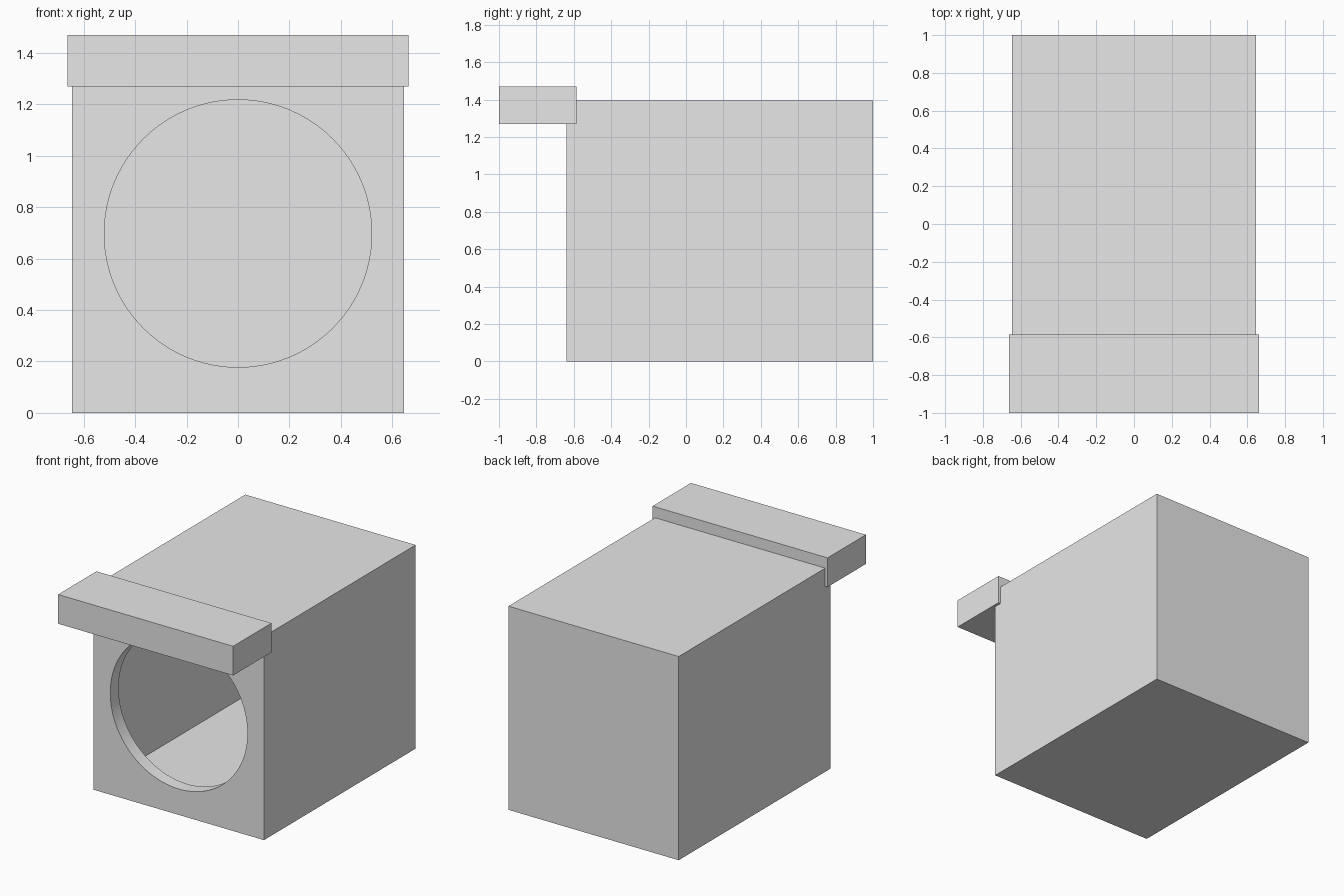
import bpy
import bmesh
import math
from mathutils import Matrix

cube = bpy.data.objects.get("Cube")
if cube:
    bpy.data.objects.remove(cube, do_unlink=True)

grey = bpy.data.materials.new("light_grey")
grey.use_nodes = True
colour = (0.8, 0.8, 0.8, 1)
grey.diffuse_color = colour
grey.node_tree.nodes["Principled BSDF"].inputs["Base Color"].default_value = colour

HALF_W, FRONT, BACK, HEIGHT = 0.645, -0.64, 1.0, 1.395
WALL, HOLE_R = 0.09, 0.52


def make_object(name, bm):
    mesh = bpy.data.meshes.new(name)
    bm.to_mesh(mesh)
    bm.free()
    mesh.materials.append(grey)
    obj = bpy.data.objects.new(name, mesh)
    bpy.context.collection.objects.link(obj)
    return obj


def box(name, low, high):
    bm = bmesh.new()
    bmesh.ops.create_cube(bm, size=1)
    for v in bm.verts:
        v.co = [a if c < 0 else b for c, a, b in zip(v.co, low, high)]
    return make_object(name, bm)


def cut(target, cutter):
    mod = target.modifiers.new(cutter.name, "BOOLEAN")
    mod.operation = "DIFFERENCE"
    mod.solver = "EXACT"
    mod.object = cutter
    cutter.hide_render = True
    bpy.context.view_layer.objects.active = target
    bpy.ops.object.modifier_apply(modifier=mod.name)
    bpy.data.objects.remove(cutter, do_unlink=True)


# Hollow housing with a round opening in the front wall
housing = box("housing", (-HALF_W, FRONT, 0), (HALF_W, BACK, HEIGHT))
cut(housing, box("cavity_cutter",
                 (-HALF_W + WALL, FRONT + WALL, WALL),
                 (HALF_W - WALL, BACK - WALL, HEIGHT - WALL)))

bm = bmesh.new()
bmesh.ops.create_cone(
    bm, cap_ends=True, segments=96, radius1=HOLE_R, radius2=HOLE_R, depth=WALL * 3,
    matrix=Matrix.Translation((0, FRONT + WALL / 2, HEIGHT / 2))
    @ Matrix.Rotation(math.pi / 2, 4, "X"))
cut(housing, make_object("opening_cutter", bm))

# Smooth rim, sharp box edges
bpy.ops.object.select_all(action="DESELECT")
housing.select_set(True)
bpy.context.view_layer.objects.active = housing
bpy.ops.object.shade_smooth_by_angle(angle=math.radians(30))

# Solid bar overhanging the opening
box("front_canopy", (-0.663, -1.0, 1.27), (0.663, -0.585, 1.47))
